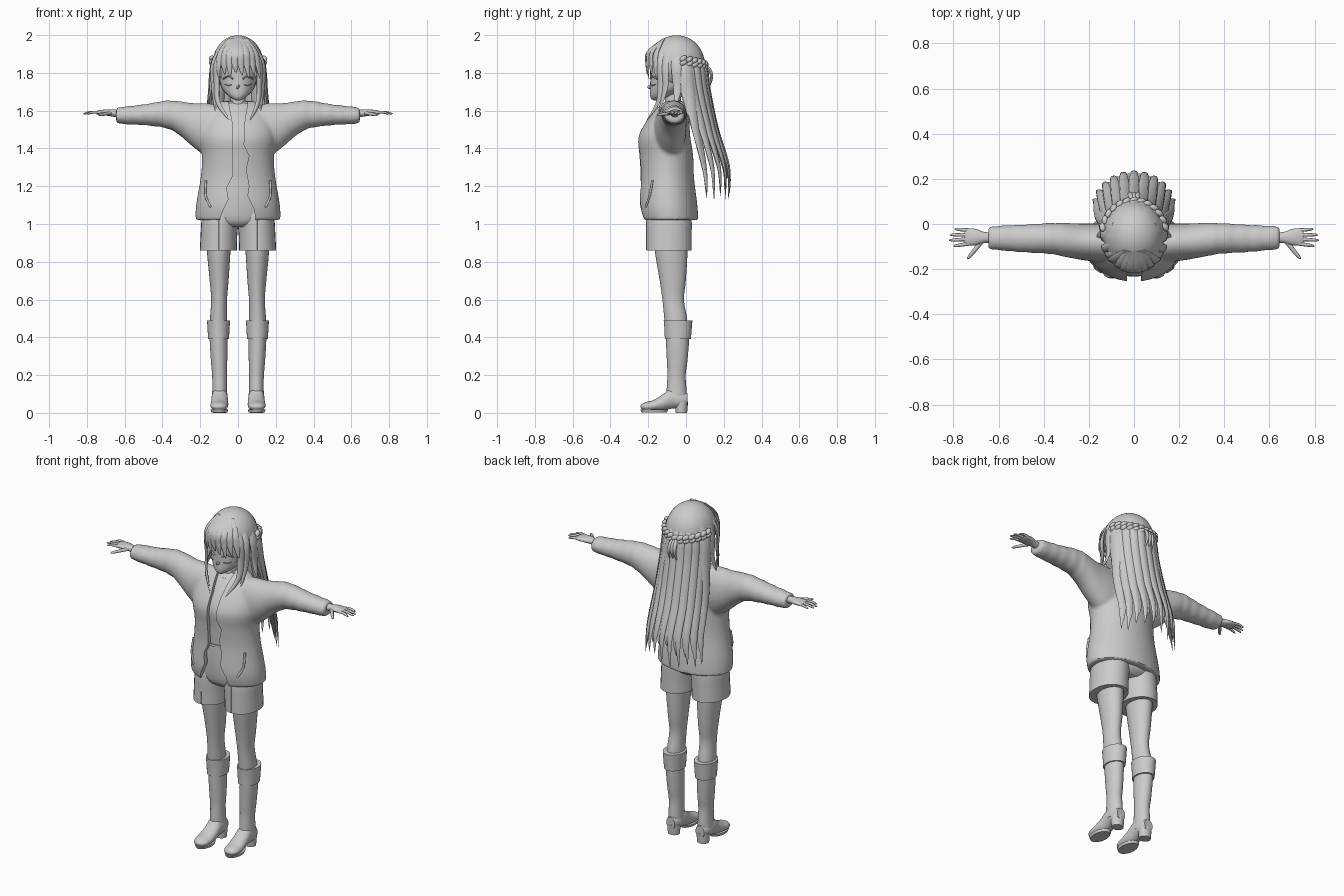
import bpy, math, random
from mathutils import Vector as V

random.seed(4)
if "Cube" in bpy.data.objects:
    bpy.data.objects.remove(bpy.data.objects["Cube"])
clay = bpy.data.materials.new("plain grey")
clay.use_nodes = True
GREY = (0.6, 0.6, 0.6, 1)
clay.diffuse_color = GREY
clay.node_tree.nodes["Principled BSDF"].inputs["Base Color"].default_value = GREY


def make(name, verts, faces):
    me = bpy.data.meshes.new(name)
    me.from_pydata(verts, [], faces)
    ob = bpy.data.objects.new(name, me)
    bpy.context.collection.objects.link(ob)
    me.materials.append(clay)
    bpy.ops.object.select_all(action="DESELECT")
    ob.select_set(True)
    bpy.context.view_layer.objects.active = ob
    bpy.ops.object.mode_set(mode="EDIT")
    bpy.ops.mesh.select_all(action="SELECT")
    bpy.ops.mesh.normals_make_consistent(inside=False)
    bpy.ops.object.mode_set(mode="OBJECT")
    bpy.ops.object.shade_smooth_by_angle(angle=math.radians(50))
    return ob


def resample(keys, k):
    """Smooth curve through tuples of numbers."""
    out = []
    for i in range(len(keys) - 1):
        a, b, c, d = (keys[max(0, min(len(keys) - 1, i + j))] for j in (-1, 0, 1, 2))
        for s in range(k):
            t = s / k
            out.append([q + t / 2 * (r - p + t * (2*p - 5*q + 4*r - e + t * (3*(q - r) + e - p)))
                        for p, q, r, e in zip(a, b, c, d)])
    return out + [list(keys[-1])]


def skin(name, rings, n):
    """Closed skin over rings of (centre, half axis, half axis)."""
    verts = [c + a * math.cos(math.tau * j / n) + b * math.sin(math.tau * j / n)
             for c, a, b in rings for j in range(n)]
    faces = [(i*n + j, i*n + (j + 1) % n, (i + 1)*n + (j + 1) % n, (i + 1)*n + j)
             for i in range(len(rings) - 1) for j in range(n)]
    m = len(verts) - n
    return make(name, verts, faces + [tuple(range(n))[::-1], tuple(range(m, m + n))])


def loft(name, axis, keys, n=28, k=4, ripple=0):
    """Keys: position on the axis, two centre values, two radii (other axes in order)."""
    u, v = [i for i in range(3) if i != axis]
    rings = []
    for p, cu, cv, ru, rv in resample(keys, k):
        f = 1 + ripple * math.sin(p * 95) * (abs(p) > 0.33)
        c, a, b = V(), V(), V()
        c[axis], c[u], c[v] = p, cu, cv
        a[u], b[v] = max(ru, 0.001) * f, max(rv, 0.001) * f
        rings.append((c, a, b))
    return skin(name, rings, n)


def sweep(name, pts, w, t, shape, out=None, n=8, k=5):
    """Flat strand along points; its broad side faces out from the head axis."""
    path = [V(p) for p in resample(pts, k)]
    rings = []
    for i, p in enumerate(path):
        tan = (path[min(i + 1, len(path) - 1)] - path[max(i - 1, 0)]).normalized()
        o = V(out) if out else V((p.x, p.y + 0.03, 0.02))
        side = tan.cross(o).normalized()
        f = shape(i / (len(path) - 1))
        rings.append((p, side * w * f, side.cross(tan) * t * f))
    return skin(name, rings, n)


def lock_shape(u):
    return max(0.03, min(1, 0.55 + 2 * u) * (1 - u ** 3.5))


def finger_shape(u):
    return math.sqrt(max(0.05, 1 - u ** 6)) * (1 - 0.25 * u)


def cord(u):
    return 1


def ball(name, c, r, tilt=0):
    bpy.ops.mesh.primitive_uv_sphere_add(segments=14, ring_count=9, location=c, rotation=(0, 0.5, tilt))
    ob = bpy.context.object
    ob.name, ob.scale = name, r
    ob.data.materials.append(clay)
    bpy.ops.object.shade_smooth()
    return ob


def apply(ob, kind, **settings):
    mod = ob.modifiers.new(kind, kind)
    for key, val in settings.items():
        setattr(mod, key, val)
    bpy.context.view_layer.objects.active = ob
    bpy.ops.object.modifier_apply(modifier=mod.name)


# Jacket: body and sleeves fused, then opened down the front
body = [(1.02, 0, -.085, .225, .15), (1.1, 0, -.095, .222, .155), (1.25, 0, -.1, .197, .142),
        (1.36, 0, -.105, .19, .143), (1.46, 0, -.115, .2, .138), (1.55, 0, -.095, .185, .112),
        (1.62, 0, -.07, .14, .08), (1.65, 0, -.06, .085, .055)]
arm = [(.08, -.09, 1.48, .09, .15), (.17, -.083, 1.5, .085, .14), (.24, -.078, 1.525, .08, .115),
       (.31, -.07, 1.56, .075, .09), (.38, -.064, 1.58, .068, .073), (.5, -.064, 1.578, .061, .055),
       (.6, -.062, 1.575, .054, .047), (.645, -.062, 1.575, .05, .04)]
jacket = loft("jacket", 2, body, n=48)
sleeves = [loft("sleeve", 0, [(s * x, *r) for x, *r in arm], k=8, ripple=.022) for s in (1, -1)]
bpy.ops.object.select_all(action="DESELECT")
for ob in sleeves + [jacket]:
    ob.select_set(True)
bpy.context.view_layer.objects.active = jacket
bpy.ops.object.join()
apply(jacket, "REMESH", mode="VOXEL", voxel_size=.009)
apply(jacket, "SMOOTH", factor=.5, iterations=5)
edge = [(-.06, 1.7), (.06, 1.7), (.035, 1.54), (.03, 1.42), (.058, 1.36), (.042, 1.29), (.058, 1.2),
        (.05, 1.15), (.085, 1.08), (.1, .98), (-.11, .98), (-.08, 1.07), (-.05, 1.13), (-.06, 1.19),
        (-.03, 1.25), (-.03, 1.54)]
m = len(edge)
cutter = make("opening_cutter", [(x, y, z) for y in (-.4, -.1) for x, z in edge],
              [tuple(range(m)), tuple(range(m, 2 * m))]
              + [(i, (i + 1) % m, m + (i + 1) % m, m + i) for i in range(m)])
apply(jacket, "BOOLEAN", operation="DIFFERENCE", object=cutter, solver="EXACT")
bpy.data.objects.remove(cutter)
bpy.ops.object.select_all(action="DESELECT")
jacket.select_set(True)
bpy.ops.object.shade_smooth_by_angle(angle=math.radians(40))

# Shirt, collar and neck under the jacket
loft("shirt", 2, [(z, x, y, rx - .03, ry - .022) for z, x, y, rx, ry in body if z > 1.2])
loft("shirt_hem", 2, [(1.235, 0, -.1, .17, .124), (1.25, 0, -.1, .17, .124)], k=1)
loft("collar", 2, [(1.58, 0, -.085, .085, .075), (1.615, 0, -.078, .062, .056)])
loft("neck", 2, [(1.56, 0, -.07, .05, .05), (1.64, 0, -.07, .04, .042), (1.74, 0, -.06, .042, .045)])

# Shorts
loft("shorts_top", 2, [(.985, 0, -.09, .1, .09), (1.02, 0, -.09, .18, .12), (1.12, 0, -.095, .18, .126),
                       (1.235, 0, -.1, .165, .118)])

for s, side in ((1, "left"), (-1, "right")):
    def limb(part, axis, keys, **kw):
        return loft(f"{side}_{part}", axis, [(p, s * x, *r) for p, x, *r in keys], **kw)

    # Legs, shorts and boots
    limb("shorts_leg", 2, [(.86, .104, -.09, .098, .12), (.94, .101, -.09, .097, .12),
                           (1.02, .095, -.09, .098, .12), (1.1, .085, -.09, .09, .11)])
    limb("leg", 2, [(.95, .1, -.08, .068, .088), (.85, .102, -.078, .062, .086), (.7, .1, -.07, .05, .069),
                    (.6, .1, -.068, .042, .057), (.5, .103, -.055, .045, .06), (.42, .103, -.05, .045, .06)])
    limb("boot_shaft", 2, [(.46, .103, -.045, .05, .063), (.38, .103, -.045, .047, .061),
                           (.27, .1, -.047, .043, .054), (.2, .098, -.05, .039, .048),
                           (.13, .097, -.05, .039, .052), (.06, .097, -.048, .042, .054)], ripple=.008)
    limb("boot_cuff", 2, [(.39, .103, -.043, .055, .069), (.44, .103, -.042, .058, .072),
                          (.49, .103, -.042, .061, .076)])
    limb("foot", 1, [(.008, .097, .07, .028, .035), (-.03, .097, .072, .041, .046),
                     (-.08, .097, .077, .043, .055), (-.12, .097, .056, .045, .044),
                     (-.17, .099, .039, .047, .03), (-.21, .1, .034, .042, .024),
                     (-.232, .1, .033, .027, .015), (-.24, .1, .033, .008, .005)])
    limb("sole", 2, [(.003, .099, -.168, .042, .068), (.018, .099, -.168, .047, .074)], k=1)
    limb("heel", 2, [(0, .097, -.024, .034, .03), (.06, .097, -.024, .039, .035)], k=1)

    # Pocket welt and shorts seam
    sweep(f"{side}_pocket", [(s * .145, -.213, 1.09), (s * .172, -.193, 1.15), (s * .17, -.178, 1.23)],
          .006, .006, cord)
    sweep(f"{side}_shorts_seam", [(s * .1, -.209, .862), (s * .1, -.209, 1.03)], .003, .003, cord)

    # Hands
    loft(f"{side}_hand", 0, [(s * x, *r) for x, *r in [
        (.6, -.06, 1.58, .024, .02), (.66, -.06, 1.587, .024, .019), (.7, -.058, 1.59, .036, .016),
        (.738, -.057, 1.59, .038, .012), (.75, -.057, 1.59, .033, .008)]], n=16)
    for i, (y, tip, x) in enumerate([(-.028, -.022, .795), (-.048, -.048, .815), (-.067, -.072, .82),
                                     (-.087, -.098, .8)]):
        sweep(f"{side}_finger_{i + 1}", [(s * .73, y, 1.59), (s * (x + .73) / 2, (y + tip) / 2, 1.592),
                                         (s * x, tip, 1.583)], .009, .008, finger_shape, out=(0, 0, 1))
    sweep(f"{side}_thumb", [(s * .67, -.07, 1.587), (s * .705, -.115, 1.582), (s * .738, -.155, 1.575)],
          .011, .01, finger_shape, out=(0, 0, 1))

    # Face details
    sweep(f"{side}_eyelash", [(s * .026, -.188, 1.768), (s * .05, -.18, 1.782), (s * .078, -.153, 1.768)],
          .004, .005, cord)
    sweep(f"{side}_lower_lid", [(s * .034, -.186, 1.738), (s * .052, -.177, 1.733), (s * .07, -.16, 1.74)],
          .002, .003, cord)

    # Front and side locks of hair
    locks = [([(.07, -.13, 1.94), (.112, -.14, 1.85), (.113, -.135, 1.74), (.105, -.15, 1.64),
               (.05 + .01 * s, -.21, 1.545)], .022),
             ([(.09, -.09, 1.94), (.13, -.11, 1.84), (.13, -.11, 1.72), (.118, -.145, 1.59)], .022),
             ([(.09, -.05, 1.94), (.137, -.05, 1.84), (.142, -.045, 1.72), (.165, -.055, 1.63)], .03),
             ([(.09, 0, 1.94), (.135, 0, 1.83), (.145, .02, 1.7), (.165, .05, 1.5), (.178, .1, 1.28)], .033)]
    for i, (pts, w) in enumerate(locks):
        sweep(f"{side}_side_lock_{i + 1}", [(s * x, y, z) for x, y, z in pts], w, .011, lock_shape)

# Head
loft("head", 2, [(1.655, 0, -.158, .012, .014), (1.664, 0, -.15, .03, .035), (1.685, 0, -.125, .058, .066),
                 (1.72, 0, -.09, .086, .1), (1.77, 0, -.07, .1, .119), (1.84, 0, -.06, .112, .128),
                 (1.92, 0, -.05, .1, .11), (1.97, 0, -.05, .05, .06)])
ball("nose", (0, -.19, 1.725), (.007, .014, .012))
sweep("mouth", [(-.014, -.179, 1.692), (0, -.184, 1.69), (.014, -.179, 1.692)], .002, .003, cord)

# Hair cap, raised at the front to clear the face
bpy.ops.mesh.primitive_uv_sphere_add(segments=40, ring_count=24, location=(0, -.05, 1.85))
cap = bpy.context.object
cap.name = "hair_cap"
cap.data.materials.append(clay)
for v in cap.data.vertices:
    x, y, z = v.co
    floor = .12 if y < -.55 else -.7
    groove = 1 + .012 * math.sin(14 * math.atan2(y, x)) * (1 - z * z)
    v.co = (x * .134 * groove, y * .148 * groove, max(z, floor) * .149)
bpy.ops.object.shade_smooth_by_angle(angle=math.radians(60))

# Fringe
for i, (x, z) in enumerate([(-.1, 1.77), (-.072, 1.79), (-.045, 1.775), (-.016, 1.8), (.014, 1.785),
                            (.045, 1.77), (.074, 1.785), (.1, 1.77)]):
    y = -.05 - .158 * math.sqrt(1 - (x / .14) ** 2)
    sweep(f"fringe_{i + 1}", [(x * .4, -.12, 1.978), (x * .85, y * .95 - .004, 1.91), (x * 1.04, y - .002, 1.85),
                              (x * 1.08 + .008, y + .003, z)], .023, .008, lock_shape)

# Long back hair in two layers
for layer, count in ((0, 11), (1, 10)):
    for i in range(count):
        a = math.radians(80) * (2 * i / (count - 1) - 1)
        sx, cy = math.sin(a), math.cos(a)
        d = -.012 * layer
        end = 1.12 + random.uniform(0, .07) + .06 * layer
        pts = [(.08 * sx, -.05 + .08 * cy, 1.95), ((.132 + d) * sx, -.05 + (.148 + d) * cy, 1.85),
               ((.142 + d) * sx, -.025 + (.146 + d) * cy, 1.7), ((.155 + d) * sx, .03 + (.135 + d) * cy, 1.5),
               ((.172 + d) * sx, .07 + (.157 + d) * cy, 1.3), ((.185 + d) * sx, .085 + (.145 + d) * cy, end)]
        sweep(f"back_lock_{layer * 11 + i + 1}", pts, .029, .012, lock_shape)

# Braid round the back of the head, with a small tail
for i in range(-6, 7):
    a = math.radians(13 * i)
    z = 1.835 + .03 * abs(i) / 6
    for j in (-1, 1):
        ball("braid_strand", (.142 * math.sin(a), -.045 + .15 * math.cos(a), z + j * .011),
             (.022, .014, .014), -a + j * .3)
for i, x in enumerate((-.016, 0, .016)):
    sweep(f"braid_tail_{i + 1}", [(x * .4, .1, 1.845), (x, .128, 1.81), (x * 1.2, .135, 1.77),
                                  (x * 1.5, .12, 1.715)], .011, .009, lock_shape)
